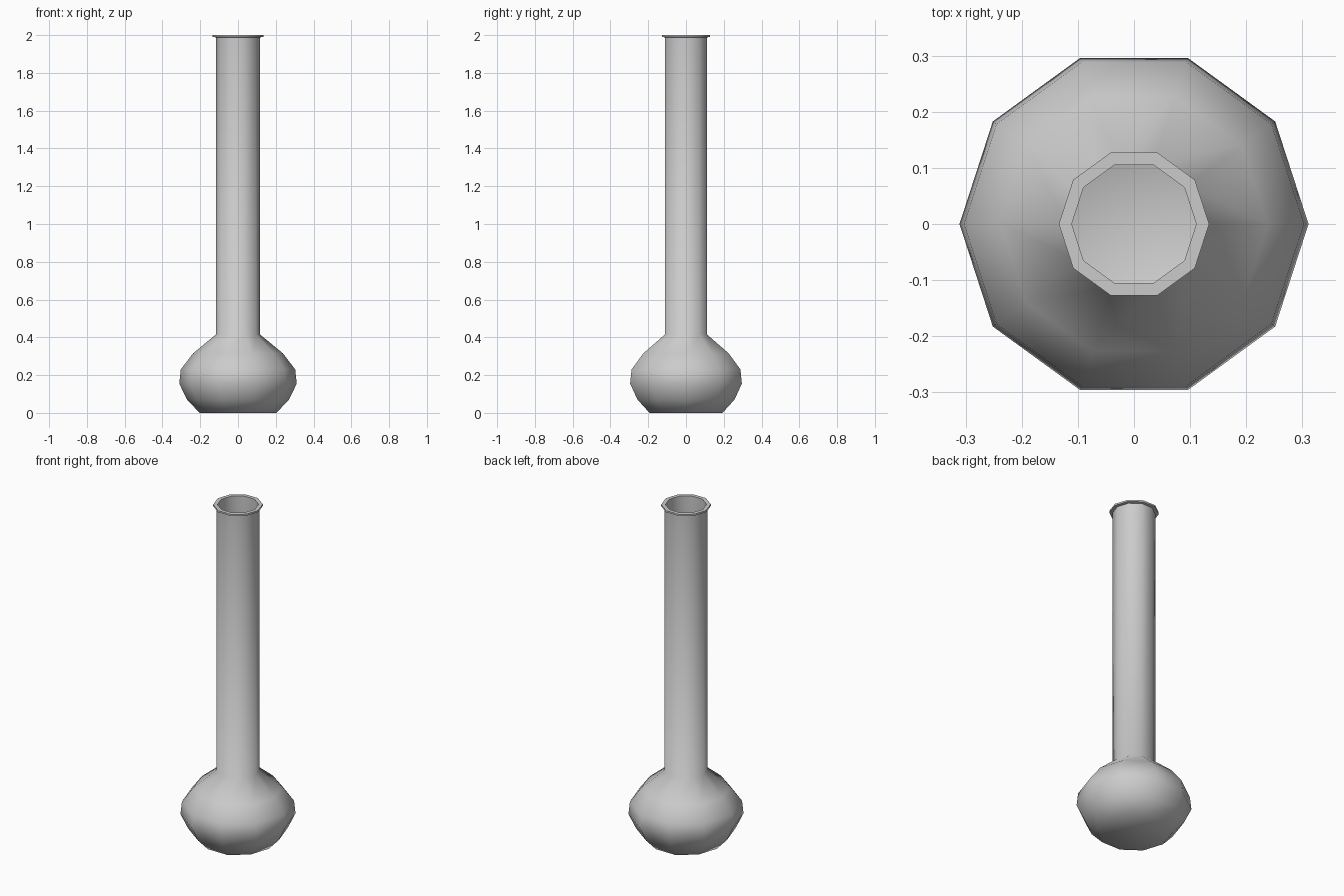
import bpy, bmesh, math

cube = bpy.data.objects.get("Cube")
if cube:
    bpy.data.objects.remove(cube, do_unlink=True)

SIDES = 10

grey = bpy.data.materials.new("plain_grey")
grey.use_nodes = True
colour = (0.6, 0.6, 0.6, 1)
grey.diffuse_color = colour
grey.node_tree.nodes["Principled BSDF"].inputs["Base Color"].default_value = colour


def lathe(name, profile, cap_ends=False, angle=50):
    """Revolve (radius, z) points into a ten-sided shell."""
    bm = bmesh.new()
    rings = []
    for r, z in profile:
        rings.append([bm.verts.new((r * math.cos(a), r * math.sin(a), z))
                      for a in (math.tau * i / SIDES for i in range(SIDES))])
    for low, high in zip(rings, rings[1:]):
        for i in range(SIDES):
            j = (i + 1) % SIDES
            bm.faces.new((low[i], low[j], high[j], high[i]))
    if cap_ends:
        bm.faces.new(rings[0][::-1])
        bm.faces.new(rings[-1])
    bmesh.ops.recalc_face_normals(bm, faces=bm.faces)
    mesh = bpy.data.meshes.new(name)
    bm.to_mesh(mesh)
    bm.free()
    mesh.materials.append(grey)
    obj = bpy.data.objects.new(name, mesh)
    bpy.context.collection.objects.link(obj)
    bpy.ops.object.select_all(action="DESELECT")
    obj.select_set(True)
    bpy.context.view_layer.objects.active = obj
    bpy.ops.object.shade_smooth_by_angle(angle=math.radians(angle))
    return obj


# Bulb, neck and flared lip outside; thin hollow wall and floor inside
outside = [(0.203, 0), (0.27, 0.07), (0.311, 0.155), (0.303, 0.23),
           (0.238, 0.315), (0.117, 0.415), (0.117, 1.988),
           (0.134, 1.99), (0.134, 2.0)]
inside = [(0.111, 2.0), (0.111, 0.412), (0.232, 0.311), (0.297, 0.229),
          (0.305, 0.157), (0.266, 0.074), (0.201, 0.006)]
lathe("vase", outside + inside, cap_ends=True)
